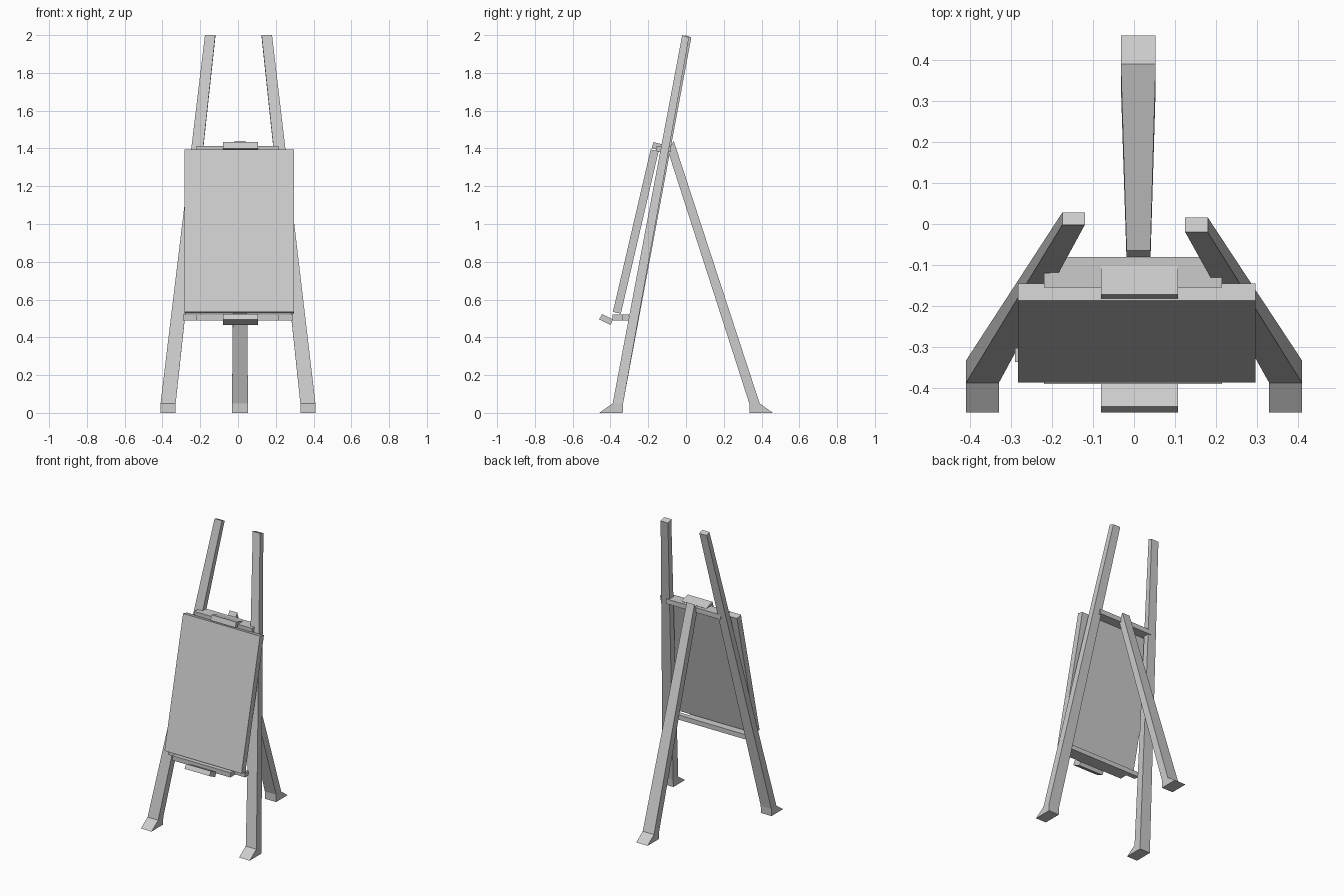
import bpy, bmesh

if "Cube" in bpy.data.objects:
    bpy.data.objects.remove(bpy.data.objects["Cube"])


def loft(name, sections):
    """Skin a stack of sections (x0, x1, (front y, z), (back y, z))."""
    bm = bmesh.new()
    rings = []
    for x0, x1, f, b in sections:
        rings.append([bm.verts.new(p) for p in
                      ((x0, *f), (x1, *f), (x1, *b), (x0, *b))])
    for a, b in zip(rings, rings[1:]):
        for i in range(4):
            j = (i + 1) % 4
            bm.faces.new((a[i], a[j], b[j], b[i]))
    bm.faces.new(rings[0][::-1])
    bm.faces.new(rings[-1])
    bmesh.ops.recalc_face_normals(bm, faces=bm.faces)
    mesh = bpy.data.meshes.new(name)
    bm.to_mesh(mesh)
    bm.free()
    ob = bpy.data.objects.new(name, mesh)
    bpy.context.collection.objects.link(ob)
    return ob


def bar(name, x0, x1, y0, y1, z0, z1):
    return loft(name, [(x0, x1, (y0, z0), (y1, z0)), (x0, x1, (y0, z1), (y1, z1))])


# splayed front legs with flared feet; the left one leans slightly further back
for side, s, top_in, top_out, f, b in (("right", 1, 0.125, 0.18, -0.02, 0.016),
                                       ("left", -1, 0.12, 0.175, -0.002, 0.028)):
    loft("front_leg_" + side, [
        (s * 0.33, s * 0.41, (-0.46, 0), (-0.335, 0)),
        (s * 0.33, s * 0.41, (-0.388, 0.05), (-0.333, 0.05)),
        (s * top_in, s * top_out, (f, 2.0), (b, 1.988))])

# rear support leg
loft("rear_leg", [
    (-0.032, 0.053, (0.335, 0), (0.46, 0)),
    (-0.032, 0.053, (0.335, 0.05), (0.39, 0.05)),
    (-0.018, 0.04, (-0.095, 1.385), (-0.065, 1.44))])

# cross bars joining the legs, and the narrower ledges in front of them
bar("upper_cross_bar", -0.205, 0.205, -0.122, -0.08, 1.38, 1.413)
bar("upper_ledge", -0.22, 0.215, -0.155, -0.12, 1.38, 1.413)
bar("lower_cross_bar", -0.29, 0.29, -0.337, -0.303, 0.488, 0.52)
bar("lower_ledge", -0.22, 0.215, -0.39, -0.335, 0.488, 0.52)

# tilted board
loft("board", [
    (-0.283, 0.297, (-0.387, 0.535), (-0.345, 0.525)),
    (-0.283, 0.297, (-0.187, 1.395), (-0.145, 1.385))])

# clips holding the board above and below
loft("upper_clip", [
    (-0.08, 0.107, (-0.182, 1.40), (-0.11, 1.385)),
    (-0.08, 0.107, (-0.172, 1.434), (-0.102, 1.415))])
loft("lower_clip", [
    (-0.08, 0.107, (-0.46, 0.495), (-0.40, 0.465)),
    (-0.08, 0.107, (-0.445, 0.523), (-0.386, 0.495))])
